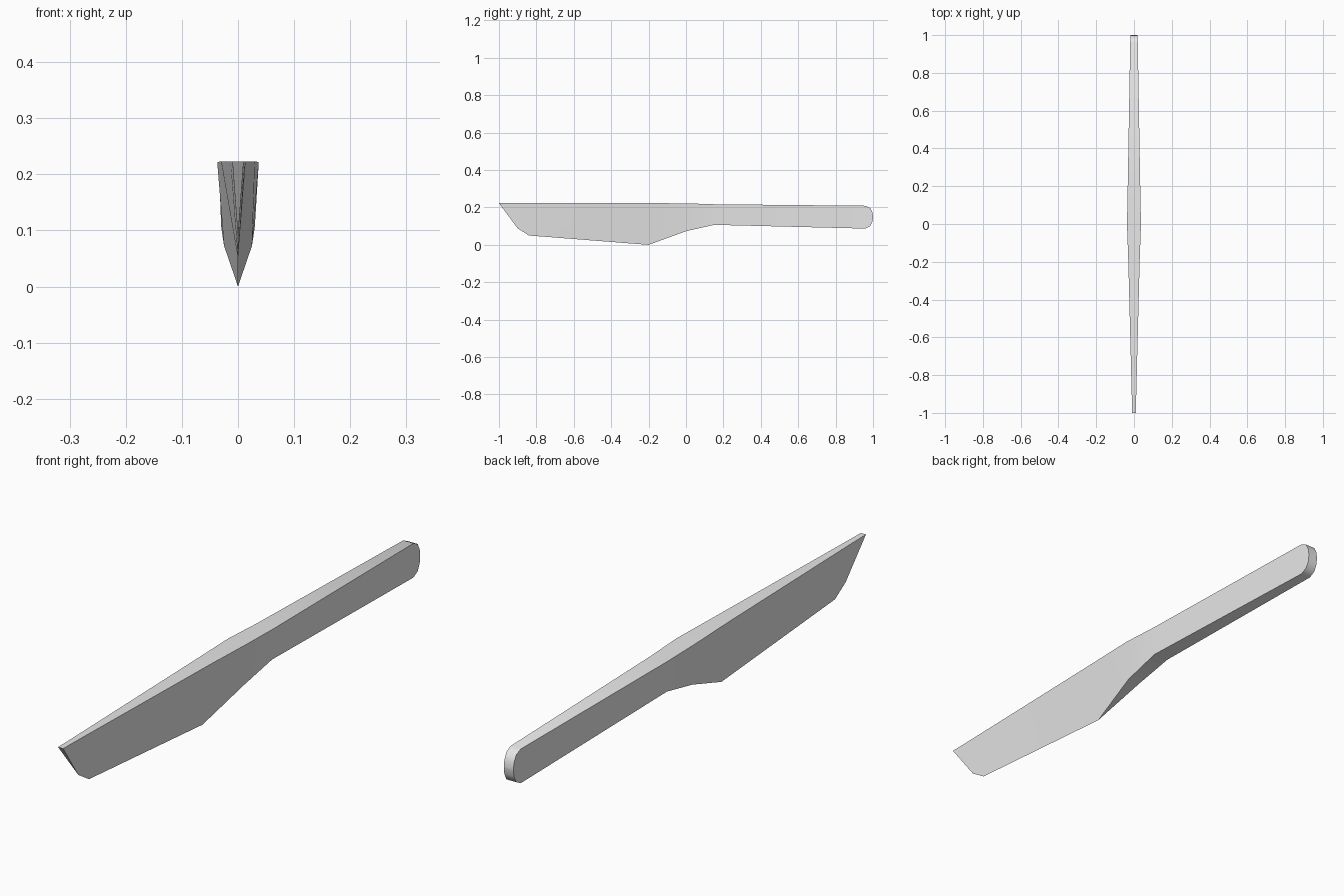
import bpy
import bmesh
import math

cube = bpy.data.objects.get("Cube")
if cube:
    bpy.data.objects.remove(cube, do_unlink=True)

# Plain grey metal
grey = bpy.data.materials.new("light grey")
grey.use_nodes = True
colour = (0.8, 0.8, 0.8, 1)
grey.diffuse_color = colour
grey.node_tree.nodes["Principled BSDF"].inputs["Base Color"].default_value = colour

# Cross-sections from tip to handle end:
# y, spine height, lower height, spine half width, lower half width
sections = [
    (-1.0, 0.223, 0.223, 0.01, 0.01),       # pointed tip
    (-0.9, 0.223, 0.088, 0.012, 0),
    (-0.84, 0.223, 0.05, 0.0135, 0),
    (-0.2, 0.223, 0, 0.03, 0),              # heel of the cutting edge
    (0, 0.222, 0.073, 0.037, 0.025),        # neck
    (0.15, 0.217, 0.107, 0.034, 0.03),
    (0.96, 0.209, 0.087, 0.02, 0.02),       # rounded handle end
    (0.985, 0.197, 0.1, 0.0195, 0.0195),
    (0.997, 0.173, 0.124, 0.019, 0.019),
    (1.0, 0.15, 0.148, 0.019, 0.019),
]

# Loft the sections into one closed solid
bm = bmesh.new()
rings = []
for y, top, low, wide, edge in sections:
    corners = [(-wide, top), (wide, top), (edge, low), (-edge, low)]
    rings.append([bm.verts.new((x, y, z)) for x, z in corners])
for a, b in zip(rings, rings[1:]):
    for i in range(4):
        j = (i + 1) % 4
        bm.faces.new((a[i], a[j], b[j], b[i]))
bm.faces.new(rings[-1])

# Close up the sharp edge and the tip
bmesh.ops.remove_doubles(bm, verts=bm.verts, dist=0.0001)
bmesh.ops.recalc_face_normals(bm, faces=bm.faces)

mesh = bpy.data.meshes.new("knife")
bm.to_mesh(mesh)
bm.free()
mesh.materials.append(grey)
knife = bpy.data.objects.new("knife", mesh)
bpy.context.collection.objects.link(knife)

# Soft handle end, crisp corners
bpy.ops.object.select_all(action="DESELECT")
knife.select_set(True)
bpy.context.view_layer.objects.active = knife
bpy.ops.object.shade_smooth_by_angle(angle=math.radians(40))
